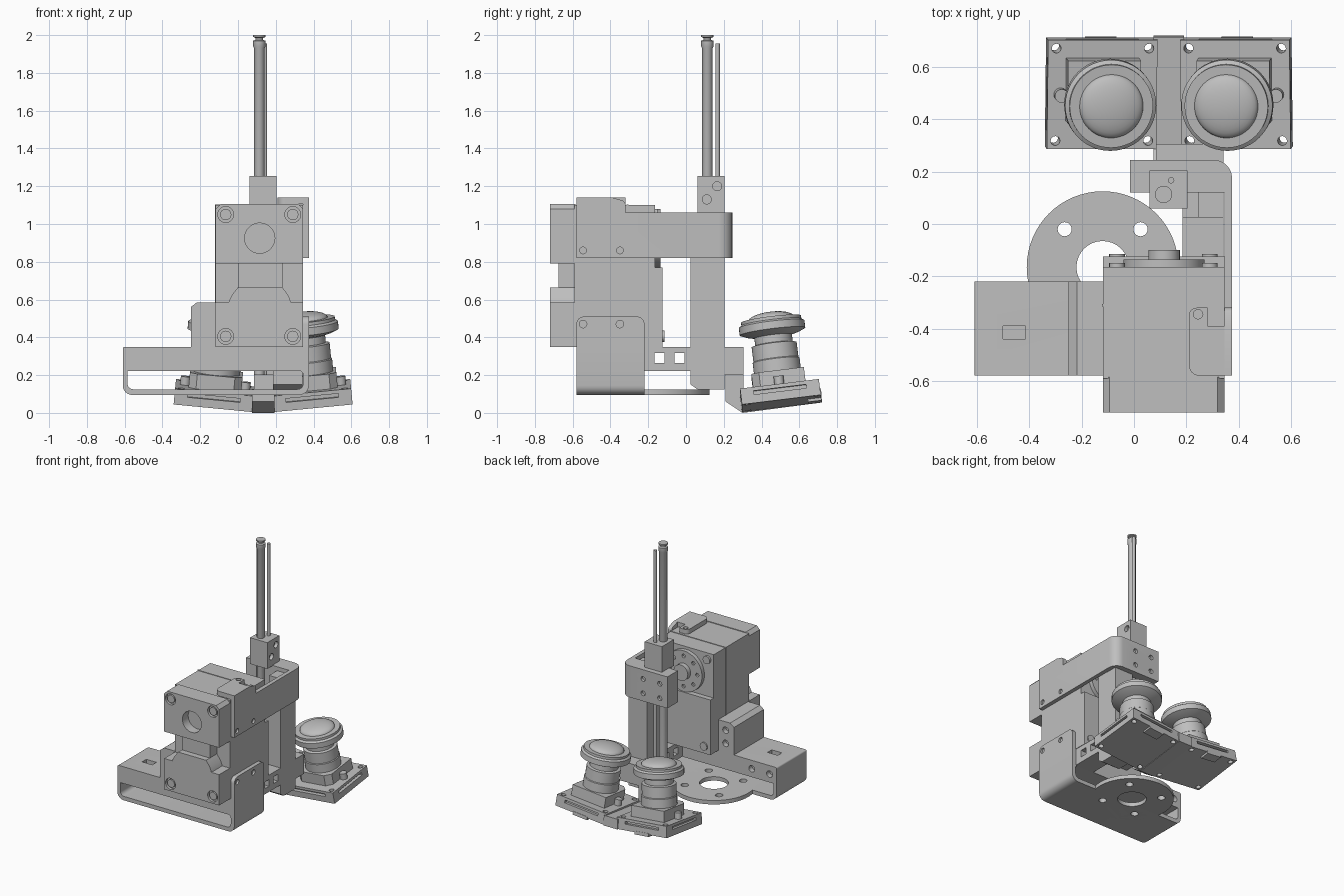
import bpy, bmesh, math
from mathutils import Matrix, Vector

if "Cube" in bpy.data.objects:
    bpy.data.objects.remove(bpy.data.objects["Cube"], do_unlink=True)

grey = bpy.data.materials.new("machined_grey")
grey.use_nodes = True
grey.diffuse_color = (0.52, 0.52, 0.52, 1)
grey.node_tree.nodes["Principled BSDF"].inputs["Base Color"].default_value = (0.52, 0.52, 0.52, 1)
parts = []


def finish(name, bm, matrix=None):
    bmesh.ops.recalc_face_normals(bm, faces=bm.faces)
    mesh = bpy.data.meshes.new(name)
    bm.to_mesh(mesh)
    bm.free()
    mesh.materials.append(grey)
    obj = bpy.data.objects.new(name, mesh)
    bpy.context.scene.collection.objects.link(obj)
    if matrix:
        obj.matrix_world = matrix
    parts.append(obj)
    return obj


def rounded(points):
    """Replace each corner given as (u, v, radius) by a short arc."""
    out = []
    for i, p in enumerate(points):
        c = Vector(p[:2])
        if len(p) == 2:
            out.append(c)
            continue
        a = c + (Vector(points[i - 1][:2]) - c).normalized() * p[2]
        b = c + (Vector(points[(i + 1) % len(points)][:2]) - c).normalized() * p[2]
        centre = a + b - c
        for k in range(7):
            t = k / 6 * math.pi / 2
            out.append(centre + (a - centre) * math.cos(t) + (b - centre) * math.sin(t))
    return out


def prism(name, points, axis, lo, hi, matrix=None):
    """Extrude a profile along an axis; the profile uses the other two axes."""
    place = {"x": lambda p, t: (t, p[0], p[1]),
             "y": lambda p, t: (p[0], t, p[1]),
             "z": lambda p, t: (p[0], p[1], t)}[axis]
    bm = bmesh.new()
    ends = [[bm.verts.new(place(p, t)) for p in rounded(points)] for t in (lo, hi)]
    for ring in ends:
        bm.faces.new(ring)
    n = len(ends[0])
    for i in range(n):
        j = (i + 1) % n
        bm.faces.new((ends[0][i], ends[0][j], ends[1][j], ends[1][i]))
    return finish(name, bm, matrix)


def box(name, x, y, z, matrix=None):
    return prism(name, [(x[0], y[0]), (x[1], y[0]), (x[1], y[1]), (x[0], y[1])], "z", *z, matrix)


def disc(name, axis, u, v, r, lo, hi, matrix=None, n=32):
    pts = [(u + r * math.cos(2 * math.pi * k / n), v + r * math.sin(2 * math.pi * k / n)) for k in range(n)]
    return prism(name, pts, axis, lo, hi, matrix)


def lathe(name, profile, matrix, steps=48):
    bm = bmesh.new()
    vs = [bm.verts.new((r, 0, h)) for r, h in profile]
    edges = [bm.edges.new(pair) for pair in zip(vs, vs[1:])]
    bmesh.ops.spin(bm, geom=vs + edges, cent=(0, 0, 0), axis=(0, 0, 1), angle=2 * math.pi, steps=steps)
    bmesh.ops.remove_doubles(bm, verts=bm.verts, dist=0.0005)
    return finish(name, bm, matrix)


def cut(obj, cutters):
    bpy.context.view_layer.objects.active = obj
    for c in cutters:
        mod = obj.modifiers.new("cut", "BOOLEAN")
        mod.operation, mod.solver, mod.object = "DIFFERENCE", "EXACT", c
        bpy.ops.object.modifier_apply(modifier=mod.name)
        parts.remove(c)
        bpy.data.objects.remove(c, do_unlink=True)


# Motor: body, front caps, neck and back plate
LX, RX, MX, MZ = -0.118, 0.345, 0.115, 0.925
box("motor_body", (LX, RX), (-0.59, -0.165), (0.35, 1.1))
upper = prism("motor_upper_cap", [(LX, 0.79), (RX, 0.79), (RX, 1.08), (RX - 0.025, 1.105),
              (LX + 0.025, 1.105), (LX, 1.08)], "y", -0.72, -0.585)
lower = prism("motor_lower_cap", [(LX, 0.35), (RX, 0.35), (RX, 0.585), (0.28, 0.585), (0.268, 0.62),
              (0.235, 0.665), (0, 0.665), (-0.035, 0.62), (-0.05, 0.585), (LX, 0.585)], "y", -0.72, -0.585)
box("motor_neck", (0, 0.235), (-0.675, -0.58), (0.6, 0.8))
box("motor_back_plate", (LX, RX), (-0.17, -0.125), (0.35, 0.77))
box("motor_seam", (LX - 0.004, RX), (-0.315, -0.305), (0.36, 1.104))
cut(upper, [disc("c", "y", MX, MZ, 0.08, -0.75, -0.65)])
for z, cap in ((1.05, upper), (0.405, lower)):
    for x in (-0.065, 0.29):
        cut(cap, [disc("c", "y", x, z, 0.042, -0.75, -0.7)])
        disc("motor_screw", "y", x, z, 0.03, -0.715, -0.69, n=16)
        disc("motor_back_screw", "y", x, z, 0.03, -0.17, -0.115 if z < 1 else -0.15, n=16)

# Output horn with its ring of screw holes
horn = disc("output_horn", "y", MX, MZ, 0.155, -0.17, -0.135, n=48)
cut(horn, [disc("c", "y", MX + 0.115 * math.cos(k * math.pi / 4), MZ + 0.115 * math.sin(k * math.pi / 4),
                0.014, -0.15, -0.1, n=12) for k in range(8)])
disc("horn_hub", "y", MX, MZ, 0.06, -0.14, -0.1)

# Lower cradle: hollow base, side wall and raised shoulder
cradle = prism("lower_cradle", [(-0.61, 0.095, 0.05), (0.375, 0.095, 0.05), (0.375, 0.35), (0.345, 0.35),
               (-0.61, 0.35, 0.012)], "y", -0.58, -0.22)
slot = prism("c", [(-0.585, 0.125, 0.03), (0.345, 0.125, 0.03), (0.345, 0.222, 0.02), (-0.585, 0.222)],
             "y", -0.7, -0.1)
cut(cradle, [slot, box("c", (-0.5, -0.415), (-0.44, -0.39), (0.3, 0.4))] +
    [disc("c", "y", x, 0.285, 0.025, -0.26, -0.2, n=16) for x in (-0.55, -0.4)])
wall = prism("cradle_side_wall", [(-0.58, 0.3), (-0.22, 0.3), (-0.22, 0.51, 0.04), (-0.58, 0.51, 0.04)],
             "x", 0.345, 0.375)
cut(wall, [disc("c", "x", y, 0.47, 0.02, 0.36, 0.4, n=16) for y in (-0.545, -0.35)])
shoulder = prism("cradle_shoulder", [(-0.25, 0.34), (-0.11, 0.34), (-0.11, 0.585), (-0.218, 0.585), (-0.25, 0.56)],
                 "y", -0.58, -0.22)
cut(shoulder, [disc("c", "y", -0.18, z, 0.025, -0.26, -0.2, n=16) for z in (0.42, 0.52)])

# Round mounting flange under the cradle
FX, FY = -0.12, -0.165
flange = disc("mounting_flange", "z", FX, FY, 0.29, 0.095, 0.125, n=64)
cut(flange, [disc("c", "z", FX, FY, 0.1, 0, 0.2)] +
    [disc("c", "z", FX + sx * 0.145, FY + sy * 0.145, 0.027, 0, 0.2, n=20) for sx in (-1, 1) for sy in (-1, 1)])
cut(cradle, [disc("c", "z", FX, FY, 0.1, 0, 0.15)] +
    [disc("c", "z", FX + s * 0.145, FY - 0.145, 0.027, 0, 0.15, n=20) for s in (-1, 1)])

# Upper arm wrapping round the motor to the back
arm = prism("upper_arm", [(0.345, -0.58), (0.375, -0.58), (0.375, 0.245, 0.07), (-0.015, 0.245),
            (-0.015, 0.12), (0.345, 0.12)], "z", 0.82, 1.06)
cut(arm, [disc("c", "y", x, z, 0.018, 0.225, 0.27, n=16) for x in (0.05, 0.19) for z in (0.88, 0.99)] +
    [disc("c", "x", y, 0.86, 0.018, 0.36, 0.4, n=16) for y in (-0.545, -0.35)])
prism("arm_tab", [(-0.58, 1.0), (-0.32, 1.0), (-0.32, 1.12, 0.02), (-0.39, 1.14), (-0.58, 1.14)], "x", 0.345, 0.375)
lip = prism("arm_lip", [(0.375, -0.58), (0.21, -0.58, 0.04), (0.21, -0.32, 0.03), (0.28, -0.32), (0.28, -0.39),
            (0.375, -0.39)], "z", 1.105, 1.14)
cut(lip, [disc("c", "z", 0.245, -0.345, 0.018, 1.12, 1.2, n=16)])

# Pillar, rail and neck that carry the sensor head
prism("pillar", [(0.06, 0.125), (0.205, 0.125), (0.205, 0.83), (0.025, 0.83), (0.025, 0.15)], "x", 0.185, 0.342)
box("pillar_step", (0.245, 0.342), (0.025, 0.125), (0.82, 1.03))
rail = box("rail", (0.185, 0.342), (-0.23, 0.04), (0.222, 0.35))
cut(rail, [box("c", (0, 0.5), (y - 0.026, y + 0.026), (0.264, 0.316)) for y in (-0.14, -0.035)])
box("neck", (0.085, 0.342), (0.2, 0.305), (0.2, 0.35))
box("neck_web", (0.085, 0.185), (0.21, 0.305), (0.06, 0.22))
prism("head_spine", [(0.21, 0.06), (0.3, 0), (0.72, 0.055), (0.715, 0.13), (0.3, 0.075), (0.21, 0.127)],
      "x", 0.075, 0.192)

# Rod holder, lead rod and guide rod
holder = box("rod_holder", (0.06, 0.205), (0.06, 0.205), (1.055, 1.255))
cut(holder, [disc("c", "x", 0.11, 1.13, 0.024, 0.18, 0.25, n=16), disc("c", "x", 0.165, 1.2, 0.024, 0.18, 0.25, n=16)])
lathe("lead_rod", [(0, 0.2), (0.028, 0.2), (0.028, 1.93), (0.033, 1.94), (0.033, 1.97), (0.02, 1.975),
      (0.02, 1.985), (0.033, 1.99), (0.033, 2), (0, 2)], Matrix.Translation((0.113, 0.113, 0)), 24)
disc("guide_rod", "z", 0.142, 0.167, 0.012, 0.2, 1.955, n=16)

# Two tilted sensor modules, each a slotted base with a mount and lens
dome = [(0.122 * math.cos(k * math.pi / 16), 0.452 + 0.038 * math.sin(k * math.pi / 16)) for k in range(9)]
lens = [(0, 0.1), (0.125, 0.1), (0.125, 0.23), (0.12, 0.235), (0.12, 0.315), (0.1, 0.32), (0.1, 0.36), (0.14, 0.37),
        (0.175, 0.385), (0.175, 0.425), (0.16, 0.435), (0.16, 0.452)] + dome
for side, word in ((-1, "right"), (1, "left")):
    m = (Matrix.Translation((0.133 + side * 0.2625, 0.505, 0.05))
         @ Matrix.Rotation(math.radians(-5.5 * side), 4, "Y") @ Matrix.Rotation(math.radians(7), 4, "X"))
    base = box(word + "_sensor_base", (-0.21, 0.21), (-0.21, 0.21), (0, 0.085), m)
    cutters = [disc("c", "z", x, y, 0.018, -0.1, 0.2, m, 16) for x in (-0.178, 0.178) for y in (-0.178, 0.178)]
    for s in (-1, 1):
        a, b = sorted((s * 0.185, s * 0.25))
        cutters.append(box("c", (-0.14, 0.14), (a, b), (0.045, 0.065), m))
    a, b = sorted((side * 0.185, side * 0.25))
    cutters.append(box("c", (a, b), (-0.14, 0.14), (0.045, 0.065), m))
    cut(base, cutters)
    box(word + "_base_tab", (-0.06, 0.06), (0.14, 0.212), (-0.015, 0.01), m)
    prism(word + "_lens_mount", [(-0.14, -0.1), (-0.1, -0.14), (0.1, -0.14), (0.14, -0.1), (0.14, 0.14),
          (-0.14, 0.14)], "z", 0.08, 0.165, m)
    for s in (-1, 1):
        disc(word + "_mount_boss", "z", s * 0.16, 0, 0.026, 0.08, 0.13, m, 16)
    lathe(word + "_lens", lens, m)

# Smooth the round surfaces and keep hard edges
bpy.ops.object.select_all(action="DESELECT")
for obj in parts:
    obj.select_set(True)
bpy.context.view_layer.objects.active = parts[0]
bpy.ops.object.shade_smooth_by_angle(angle=math.radians(30))
